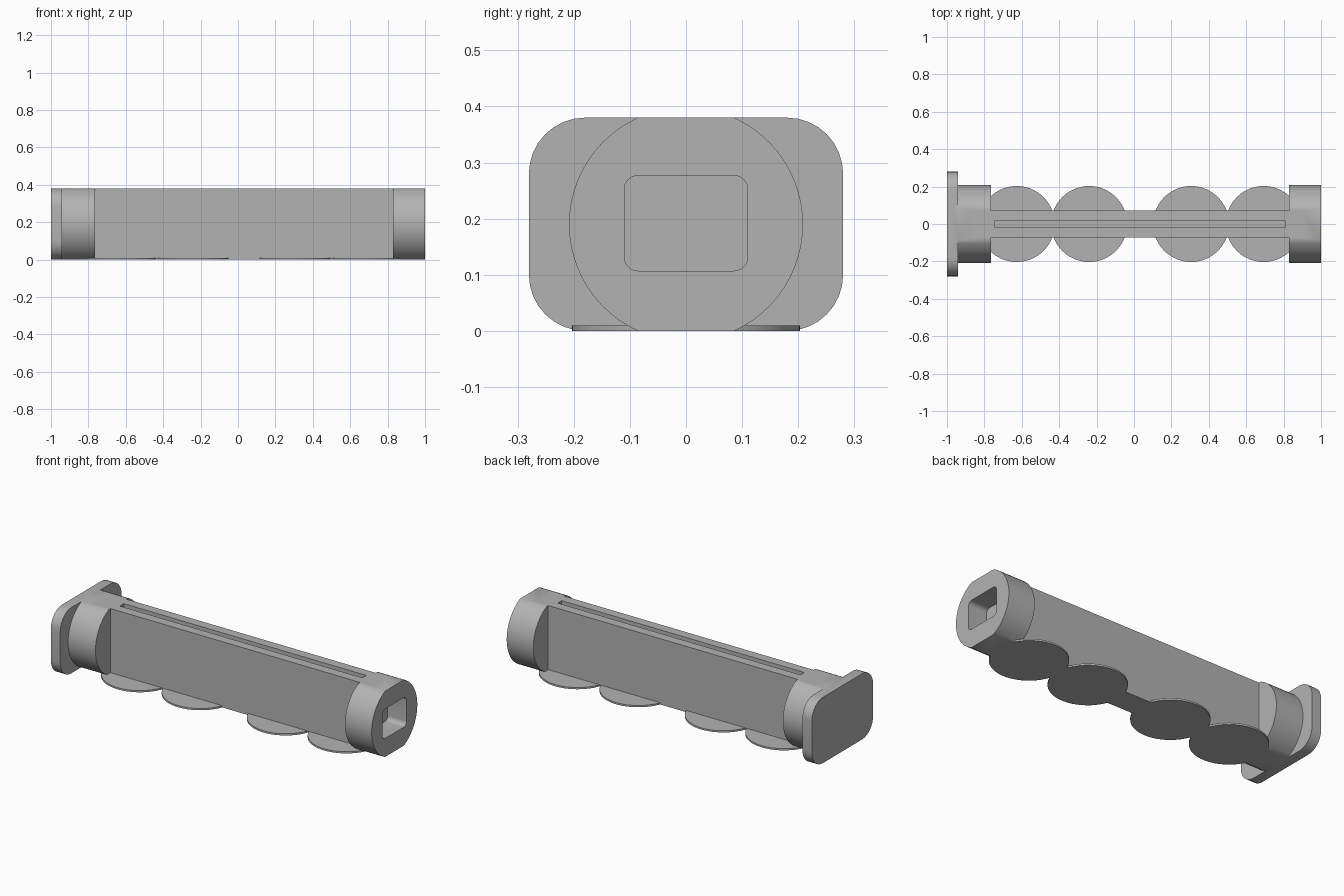
import bpy, bmesh, math

if "Cube" in bpy.data.objects:
    bpy.data.objects.remove(bpy.data.objects["Cube"])

H = 0.38          # overall height
MID = H / 2

grey = bpy.data.materials.new("plain grey")
grey.diffuse_color = (0.45, 0.45, 0.45, 1)
grey.use_nodes = True
grey.node_tree.nodes["Principled BSDF"].inputs["Base Color"].default_value = grey.diffuse_color


def extrude_x(name, profile, x0, x1):
    """Solid made from a (y, z) outline swept along x."""
    bm = bmesh.new()
    face = bm.faces.new([bm.verts.new((x0, y, z)) for y, z in profile])
    ext = bmesh.ops.extrude_face_region(bm, geom=[face])
    moved = [v for v in ext["geom"] if isinstance(v, bmesh.types.BMVert)]
    bmesh.ops.translate(bm, verts=moved, vec=(x1 - x0, 0, 0))
    bmesh.ops.recalc_face_normals(bm, faces=bm.faces)
    me = bpy.data.meshes.new(name)
    bm.to_mesh(me)
    bm.free()
    me.materials.append(grey)
    ob = bpy.data.objects.new(name, me)
    bpy.context.collection.objects.link(ob)
    return ob


def rounded_rect(hw, z0, z1, r, n=8):
    """Rectangle outline with rounded corners."""
    pts = []
    for i, (sy, cz) in enumerate([(1, z1 - r), (-1, z1 - r), (-1, z0 + r), (1, z0 + r)]):
        for k in range(n + 1):
            a = math.pi / 2 * (i + k / n)
            pts.append((sy * (hw - r) + r * math.cos(a), cz + r * math.sin(a)))
    return pts


def flattened_circle(r, n=24):
    """Circle outline cut flat at the top and bottom."""
    lim = math.asin(MID / r)
    arc = [-lim + 2 * lim * k / n for k in range(n + 1)]
    return [(s * r * math.cos(a), MID + s * r * math.sin(a)) for s in (1, -1) for a in arc]


def box(hw, z0, z1):
    return [(hw, z0), (hw, z1), (-hw, z1), (-hw, z0)]


def combine(target, other, op):
    mod = target.modifiers.new(op, "BOOLEAN")
    mod.operation, mod.solver, mod.object = op, "EXACT", other
    bpy.context.view_layer.objects.active = target
    bpy.ops.object.modifier_apply(modifier=mod.name)
    bpy.data.objects.remove(other)


# Slim central bar, running into both collars
handle = extrude_x("handle", box(0.072, 0, H), -0.85, 0.9)

# End collars and the square end flange
combine(handle, extrude_x("left_collar", flattened_circle(0.2085), -0.97, -0.765), "UNION")
combine(handle, extrude_x("right_collar", flattened_circle(0.2085), 0.83, 1.0), "UNION")
combine(handle, extrude_x("end_flange", rounded_rect(0.28, 0, H, 0.1), -1.0, -0.94), "UNION")

# Thin round feet under the bar
for x in (-0.627, -0.24, 0.305, 0.693):
    bpy.ops.mesh.primitive_cylinder_add(vertices=64, radius=0.203, depth=0.01, location=(x, 0, 0.005))
    foot = bpy.context.object
    foot.data.materials.append(grey)
    combine(handle, foot, "UNION")

# Long slot along the top and socket in the right end
combine(handle, extrude_x("slot_cutter", box(0.018, H - 0.1, H + 0.05), -0.742, 0.807), "DIFFERENCE")
combine(handle, extrude_x("socket_cutter", rounded_rect(0.11, 0.107, 0.277, 0.025), 0.88, 1.1), "DIFFERENCE")

# Smooth the round surfaces, keep the edges crisp
bpy.ops.object.select_all(action="DESELECT")
handle.select_set(True)
bpy.context.view_layer.objects.active = handle
bpy.ops.object.shade_smooth_by_angle(angle=math.radians(30))
